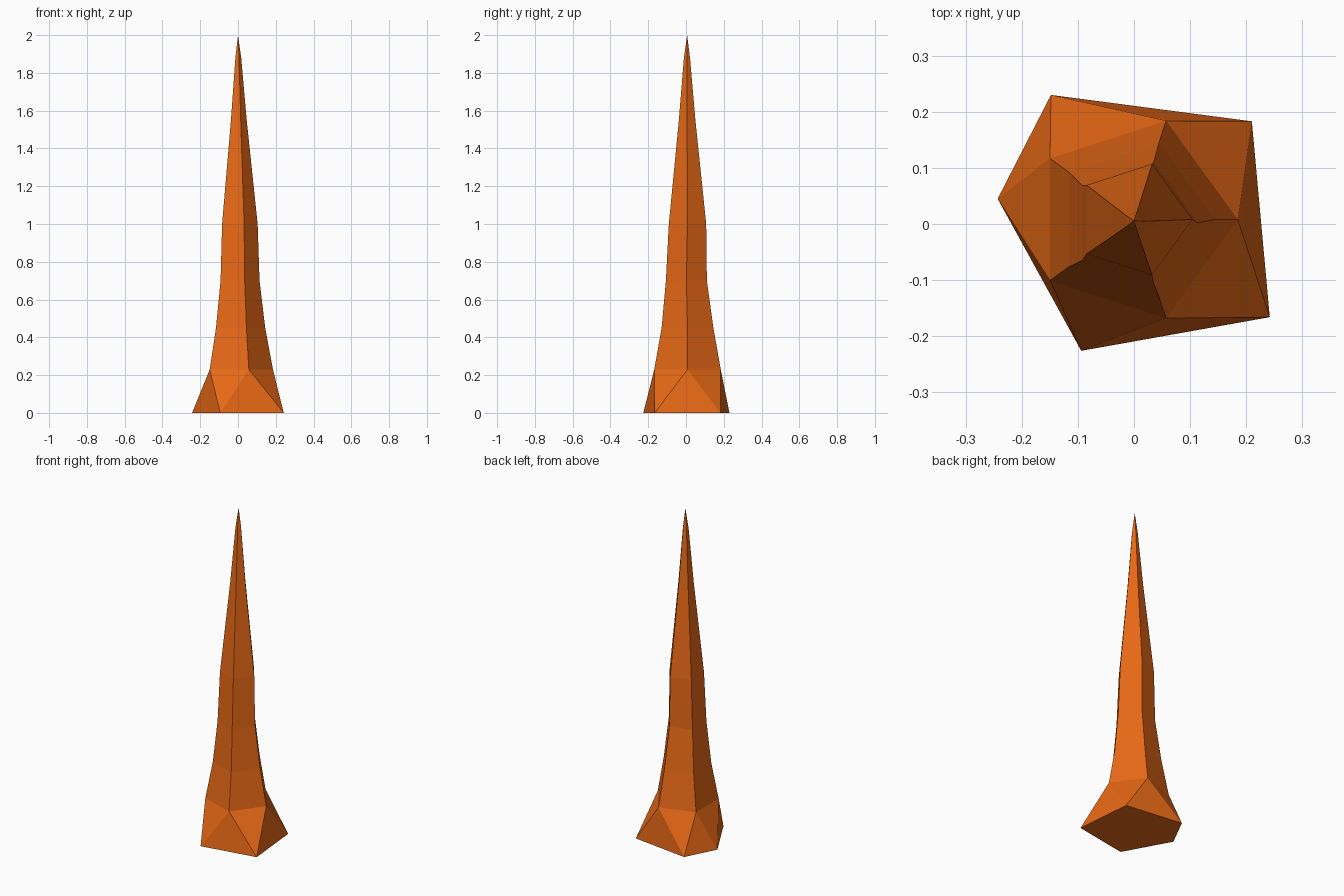
import bpy, bmesh, math

if "Cube" in bpy.data.objects:
    bpy.data.objects.remove(bpy.data.objects["Cube"])

# Shaft profile: height, radius, y offset of each five-sided ring
rings = [(0.23, 0.185, 0.008), (0.45, 0.144, 0.008), (0.70, 0.114, 0.002),
         (1.00, 0.104, 0.008), (1.55, 0.046, 0.006), (1.88, 0.017, 0.005)]
# Flared foot: each corner sits between two shaft edges
foot = [(0.21, 0.183), (-0.148, 0.23), (-0.243, 0.045),
        (-0.094, -0.226), (0.242, -0.166)]
N = 5

bm = bmesh.new()
base = [bm.verts.new((x, y, 0)) for x, y in foot]
levels = [[bm.verts.new((r * math.cos(math.tau * i / N),
                         r * math.sin(math.tau * i / N) + y, z))
           for i in range(N)] for z, r, y in rings]
tip = bm.verts.new((0, 0.006, 2.0))

# Foot: underside and a zigzag band of triangles
bm.faces.new(base[::-1])
low = levels[0]
for i in range(N):
    j = (i + 1) % N
    bm.faces.new((base[i], low[j], low[i]))
    bm.faces.new((base[i], base[j], low[j]))

# Shaft sides
for a, b in zip(levels, levels[1:]):
    for i in range(N):
        j = (i + 1) % N
        bm.faces.new((a[i], a[j], b[j], b[i]))

# Pointed top
top = levels[-1]
for i in range(N):
    bm.faces.new((top[i], top[(i + 1) % N], tip))

bmesh.ops.recalc_face_normals(bm, faces=bm.faces)
mesh = bpy.data.meshes.new("spike")
bm.to_mesh(mesh)
bm.free()
spike = bpy.data.objects.new("spike", mesh)
bpy.context.collection.objects.link(spike)

# Orange colour
mat = bpy.data.materials.new("orange")
mat.diffuse_color = (0.8, 0.14, 0.008, 1)
mat.use_nodes = True
mat.node_tree.nodes["Principled BSDF"].inputs["Base Color"].default_value = mat.diffuse_color
mesh.materials.append(mat)
